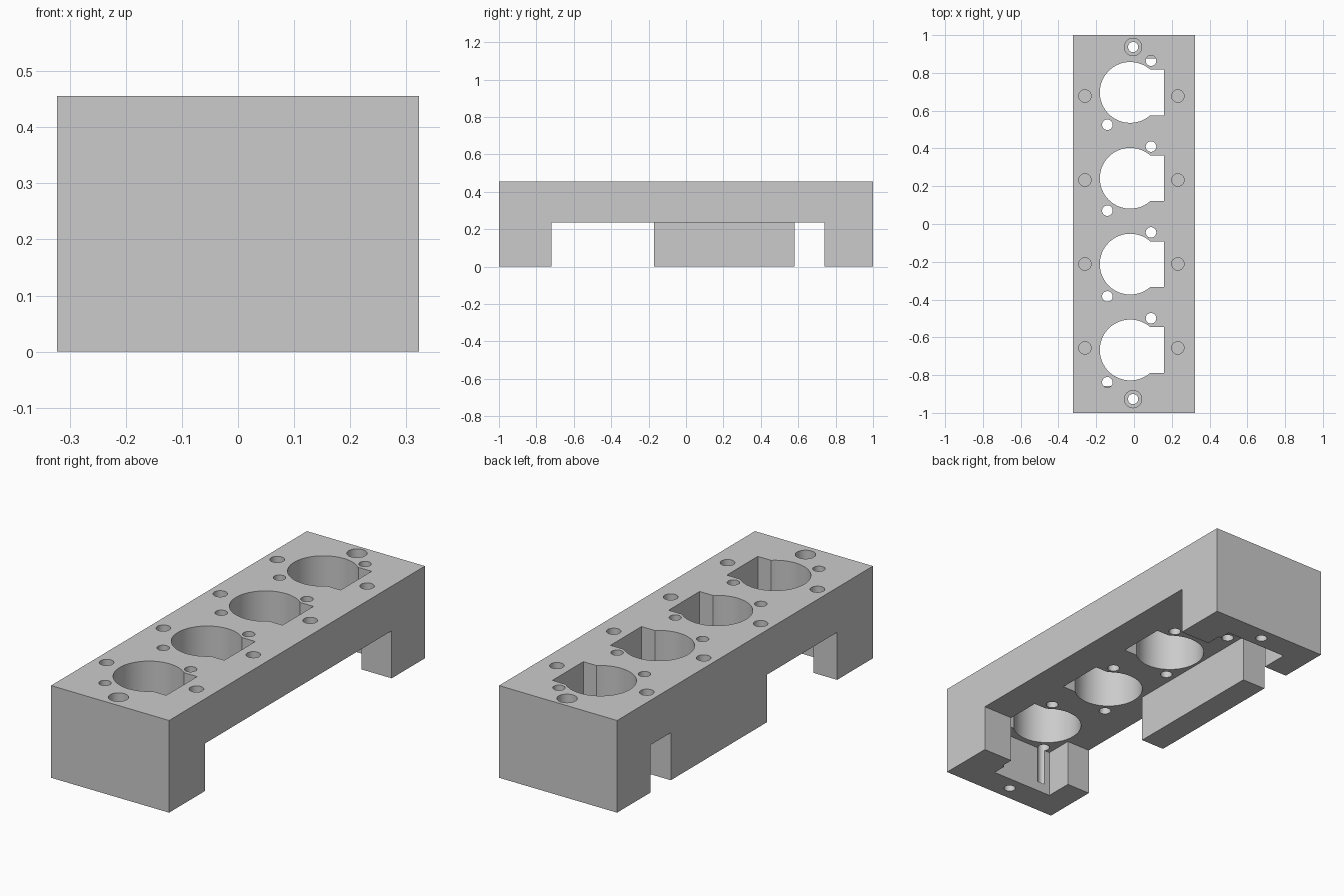
import bpy
import bmesh
import math

old = bpy.data.objects.get("Cube")
if old:
    bpy.data.objects.remove(old, do_unlink=True)

HX, HEIGHT, CEILING = 0.323, 0.456, 0.235
TOP, BELOW = HEIGHT + 0.1, -0.1
PITCH, FIRST_Y, SOCKET_X = 0.4545, -0.667, -0.02

grey = bpy.data.materials.new("plain grey")
grey.use_nodes = True
colour = (0.6, 0.6, 0.6, 1)
grey.diffuse_color = colour
grey.node_tree.nodes["Principled BSDF"].inputs["Base Color"].default_value = colour


def prism(name, outline, z0, z1):
    """Extrude a counter-clockwise outline from z0 to z1."""
    bm = bmesh.new()
    base = bm.faces.new([bm.verts.new((x, y, z0)) for x, y in outline])
    top = bmesh.ops.extrude_face_region(bm, geom=[base])["geom"]
    bmesh.ops.translate(bm, vec=(0, 0, z1 - z0),
                        verts=[v for v in top if isinstance(v, bmesh.types.BMVert)])
    bmesh.ops.recalc_face_normals(bm, faces=bm.faces)
    mesh = bpy.data.meshes.new(name)
    bm.to_mesh(mesh)
    bm.free()
    mesh.materials.append(grey)
    obj = bpy.data.objects.new(name, mesh)
    bpy.context.collection.objects.link(obj)
    return obj


def rect(x0, x1, y0, y1):
    return [(x0, y0), (x1, y0), (x1, y1), (x0, y1)]


def circle(x, y, r, n=32):
    return [(x + r * math.cos(math.tau * i / n), y + r * math.sin(math.tau * i / n))
            for i in range(n)]


def cut(outline, z0, z1=TOP):
    """Remove a prism from the block."""
    cutter = prism("cutter", outline, z0, z1)
    cutter.hide_render = True
    mod = block.modifiers.new("cut", "BOOLEAN")
    mod.operation, mod.solver, mod.object = "DIFFERENCE", "EXACT", cutter
    bpy.ops.object.modifier_apply(modifier=mod.name)
    bpy.data.objects.remove(cutter, do_unlink=True)


# Solid block
block = prism("socket_block", rect(-HX, HX, -1, 1), 0, HEIGHT)
bpy.ops.object.select_all(action="DESELECT")
bpy.context.view_layer.objects.active = block
block.select_set(True)

# Underside channel, leaving two end legs with pockets and one side rail
out, rail, pocket = HX + 0.1, -0.193, 0.147
leg_f, leg_b, deep_f, deep_b = -0.72, 0.74, -0.857, 0.877
rail_f, rail_b = -0.17, 0.58
cut([(-out, leg_f), (rail, leg_f), (rail, deep_f), (pocket, deep_f),
     (pocket, leg_f), (out, leg_f), (out, leg_b), (pocket, leg_b),
     (pocket, deep_b), (rail, deep_b), (rail, leg_b), (-out, leg_b),
     (-out, rail_b), (rail, rail_b), (rail, rail_f), (-out, rail_f)],
    BELOW, CEILING)

# Four keyed sockets with their screw holes
for i in range(4):
    y = FIRST_Y + i * PITCH
    cut(circle(SOCKET_X, y, 0.161, 64), BELOW)
    cut(rect(0, 0.159, y - 0.121, y + 0.121), BELOW)
    for x, dy in ((-0.141, -0.171), (0.09, 0.168)):
        cut(circle(x, y + dy, 0.028), 0.05)
    for x in (-0.26, 0.232):
        cut(circle(x, -0.656 + i * 0.4445, 0.033), HEIGHT - 0.15)

# Counterbored mounting holes in the end legs
for y in (-0.927, 0.937):
    cut(circle(-0.005, y, 0.027), BELOW)
    cut(circle(-0.005, y, 0.046), HEIGHT - 0.15)

bpy.ops.object.shade_smooth_by_angle(angle=math.radians(30))
